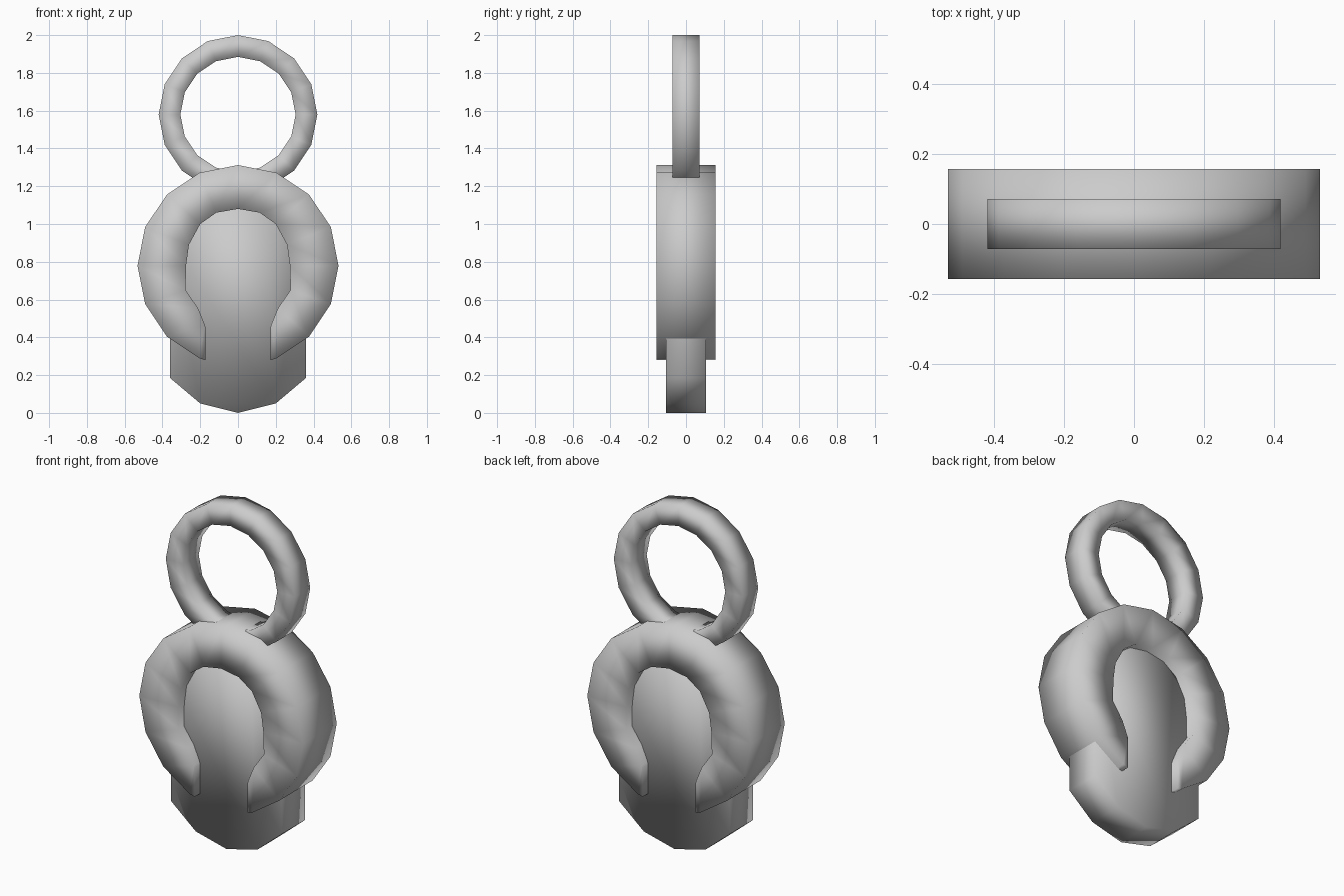
import bpy, bmesh, math

cube = bpy.data.objects.get("Cube")
if cube:
    bpy.data.objects.remove(cube, do_unlink=True)

metal = bpy.data.materials.new("grey metal")
metal.use_nodes = True
GREY = (0.6, 0.6, 0.6, 1)
metal.diffuse_color = GREY
metal.node_tree.nodes["Principled BSDF"].inputs["Base Color"].default_value = GREY


def finish(bm, name):
    bmesh.ops.recalc_face_normals(bm, faces=bm.faces)
    mesh = bpy.data.meshes.new(name)
    bm.to_mesh(mesh)
    bm.free()
    mesh.materials.append(metal)
    mesh.shade_smooth()
    obj = bpy.data.objects.new(name, mesh)
    bpy.context.collection.objects.link(obj)
    return obj


def band(name, outer, inner, depth, closed):
    """Rectangular-section band between two outlines in the xz plane."""
    bm = bmesh.new()
    rings = []
    for (ox, oz), (ix, iz) in zip(outer, inner):
        section = [(ox, -depth, oz), (ox, depth, oz), (ix, depth, iz), (ix, -depth, iz)]
        rings.append([bm.verts.new(p) for p in section])
    pairs = list(zip(rings, rings[1:]))
    if closed:
        pairs.append((rings[-1], rings[0]))
    else:
        bm.faces.new(rings[0])
        bm.faces.new(rings[-1])
    for a, b in pairs:
        for k in range(4):
            j = (k + 1) % 4
            bm.faces.new((a[k], a[j], b[j], b[k]))
    return finish(bm, name)


def arc(radius, z, first, last):
    """Points every sixteenth of a turn, counted from straight up."""
    step = math.tau / 16
    return [(radius * math.sin(i * step), z + radius * math.cos(i * step))
            for i in range(first, last)]


def mirrored(half):
    """Complete an outline that starts on the centre line."""
    return [(-x, z) for x, z in reversed(half[1:])] + half


# hanging ring
band("hanging_ring", arc(0.42, 1.58, 0, 16), arc(0.305, 1.58, 0, 16), 0.071, True)

# open horseshoe collar, cut upright at its two tips
outer = arc(0.532, 0.78, 0, 8) + [(0.172, 0.28)]
inner = [(0, 1.08), (0.115, 1.06), (0.2, 1.0), (0.26, 0.89), (0.275, 0.78),
         (0.278, 0.65), (0.212, 0.555), (0.175, 0.465), (0.172, 0.45)]
band("horseshoe_collar", mirrored(outer), mirrored(inner), 0.157, False)

# flat body with a rounded foot
right = [(0, 1.2), (0.15, 1.16), (0.28, 1.06), (0.36, 0.93),
         (0.36, 0.185), (0.2, 0.05), (0, 0)]
outline = right + [(-x, z) for x, z in reversed(right[1:-1])]
bm = bmesh.new()
front = bm.faces.new([bm.verts.new((x, -0.106, z)) for x, z in outline])
back = bmesh.ops.extrude_face_region(bm, geom=[front])["geom"]
bmesh.ops.translate(bm, vec=(0, 0.212, 0),
                    verts=[g for g in back if isinstance(g, bmesh.types.BMVert)])
if not front.is_valid or len(bm.faces) < len(outline) + 2:
    bm.faces.new([v for v in bm.verts if v.co.y < 0])
finish(bm, "body")
